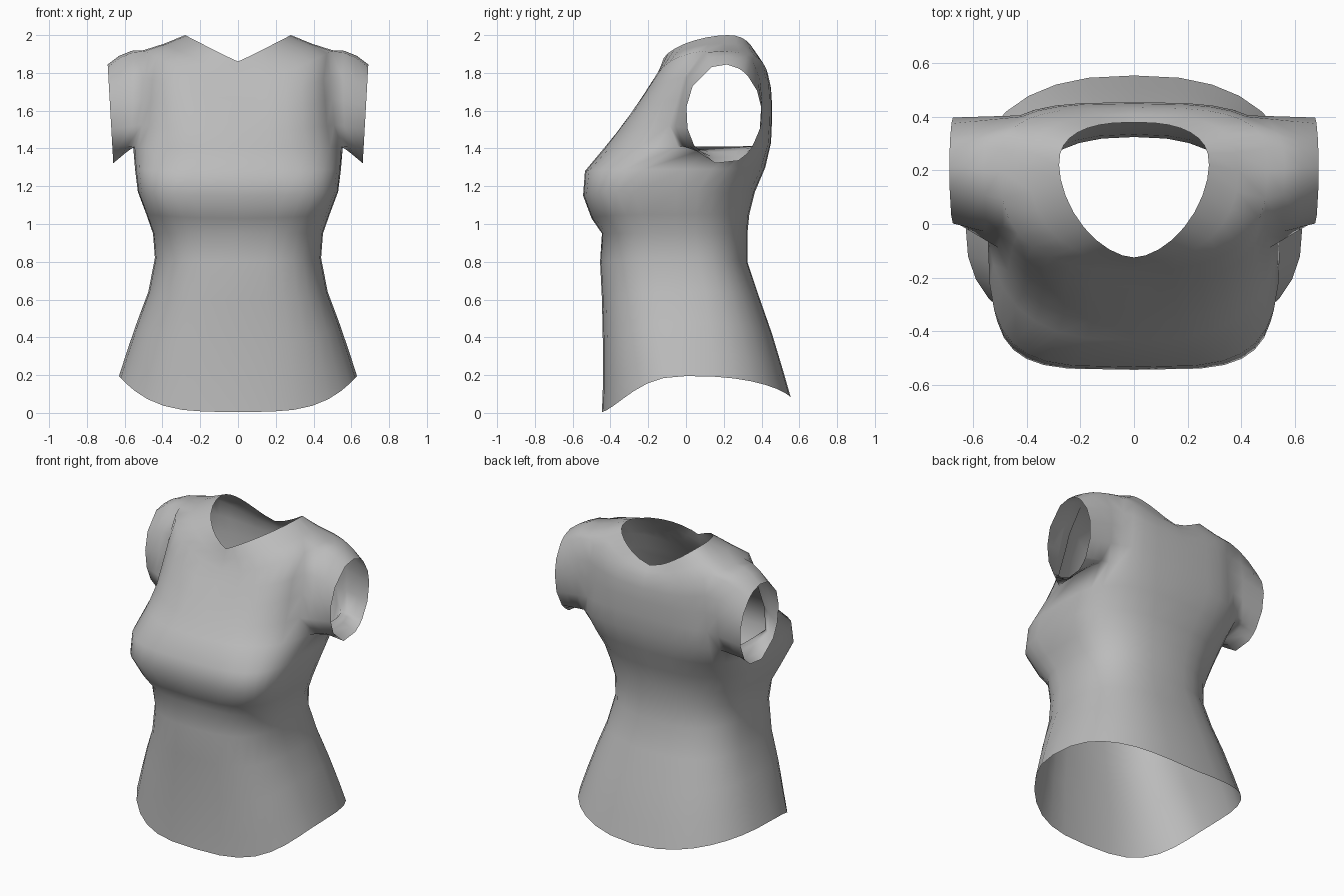
import bpy, bmesh, math
from mathutils import Vector

if "Cube" in bpy.data.objects:
    bpy.data.objects.remove(bpy.data.objects["Cube"])

N = 32                      # points per ring, index 0 = front centre, 8 = right side
HOLE_A, HOLE_B = 6, 12      # armhole columns
ROW_A, ROW_B = 9, 13        # armhole rings

# front z, side z, back z, half width, front y, back y, y of widest point, front roundness
RINGS = [
    (0.005, 0.195, 0.08, 0.63, -0.445, 0.555, 0.00, 0.80),   # hem
    (0.14, 0.32, 0.22, 0.59, -0.44, 0.515, 0.00, 0.75),
    (0.36, 0.48, 0.42, 0.535, -0.44, 0.455, 0.00, 0.70),
    (0.60, 0.64, 0.62, 0.475, -0.445, 0.385, 0.00, 0.70),
    (0.80, 0.82, 0.80, 0.44, -0.455, 0.325, -0.03, 0.70),  # waist
    (0.95, 0.95, 0.95, 0.45, -0.445, 0.325, -0.05, 0.62),
    (1.03, 1.05, 1.05, 0.485, -0.50, 0.335, -0.05, 0.54),
    (1.15, 1.17, 1.17, 0.53, -0.545, 0.365, -0.05, 0.47),  # bust
    (1.28, 1.29, 1.30, 0.545, -0.535, 0.42, 0.00, 0.53),
    (1.40, 1.41, 1.43, 0.555, -0.435, 0.45, 0.14, 0.70),   # underarm
    (1.48, 1.53, 1.54, 0.54, -0.37, 0.455, 0.18, 0.75),
    (1.57, 1.67, 1.64, 0.53, -0.30, 0.455, 0.20, 0.75),
    (1.66, 1.79, 1.72, 0.52, -0.235, 0.45, 0.20, 0.75),
    (1.74, 1.92, 1.78, 0.50, -0.175, 0.435, 0.20, 0.78),   # shoulder seam
    (1.80, 1.955, 1.82, 0.39, -0.145, 0.41, 0.20, 0.90),
    (1.86, 2.00, 1.85, 0.28, -0.125, 0.38, 0.22, 1.15),    # neckline
]


def ring_point(ring, i):
    zf, zs, zb, w, yf, yb, ym, p = ring
    a = 2 * math.pi * i / N
    s, c = math.sin(a), math.cos(a)
    front = c > 1e-6
    if not front:
        p = 0.62 if 1.35 < zf < 1.78 else 0.7 if 1.2 < zf < 1.84 else 0.8
    side, depth = abs(s) ** p, (abs(c) if abs(c) > 1e-6 else 0) ** p
    low = zf < 0.9
    q = (3.0 if front else 1.5) if low else 1.2
    z_mid, y_end = (zf, yf) if front else (zb, yb)
    return Vector((math.copysign(w * side, s) if abs(s) > 1e-6 else 0,
                   ym + (y_end - ym) * depth,
                   z_mid + (zs - z_mid) * abs(s) ** q))


bm = bmesh.new()
rows = [[bm.verts.new(ring_point(r, i)) for i in range(N)] for r in RINGS]


def in_hole(r, i):
    col = min(i, N - 1 - i)
    return ROW_A <= r < ROW_B and HOLE_A <= col < HOLE_B


# Torso loft with the armholes left open
for r in range(len(rows) - 1):
    for i in range(N):
        if not in_hole(r, i):
            j = (i + 1) % N
            bm.faces.new((rows[r][i], rows[r][j], rows[r + 1][j], rows[r + 1][i]))


# Sleeves: round off each armhole, then bridge it to an oval cuff
def sleeve(side):
    path = [(ROW_A, i) for i in range(HOLE_A, HOLE_B)]
    path += [(r, HOLE_B) for r in range(ROW_A, ROW_B)]
    path += [(ROW_B, i) for i in range(HOLE_B, HOLE_A, -1)]
    path += [(r, HOLE_A) for r in range(ROW_B, ROW_A, -1)]
    full = [rows[r][i if side > 0 else N - i] for r, i in path]
    loop = []
    for k, (r, i) in enumerate(path):
        if r in (ROW_A, ROW_B) and i in (HOLE_A, HOLE_B):
            bm.faces.new((full[k - 1], full[k], full[(k + 1) % len(full)]))
        else:
            loop.append(full[k])
    prev = loop
    for t in (0.33, 0.67, 1.0):
        cur = []
        for v in loop:
            a = math.atan2((v.co.z - 1.62) / 0.265, (v.co.y - 0.18) / 0.22)
            up = math.sin(a)
            cuff = Vector((side * (0.675 + 0.015 * up), 0.2 + 0.2 * math.cos(a),
                           1.58 + 0.265 * up))
            p = v.co.lerp(cuff, t)
            p.z += 0.1 * t * (1 - t) * max(up, 0)
            cur.append(bm.verts.new(p))
        for k in range(len(loop)):
            m = (k + 1) % len(loop)
            bm.faces.new((prev[k], prev[m], cur[m], cur[k]))
        prev = cur


sleeve(1)
sleeve(-1)
bmesh.ops.recalc_face_normals(bm, faces=bm.faces)

mesh = bpy.data.meshes.new("shirt")
bm.to_mesh(mesh)
bm.free()
mesh.shade_smooth()
shirt = bpy.data.objects.new("shirt", mesh)
bpy.context.collection.objects.link(shirt)

# Plain grey cloth
cloth = bpy.data.materials.new("grey_cloth")
cloth.diffuse_color = (0.5, 0.5, 0.5, 1)
cloth.use_nodes = True
cloth.node_tree.nodes["Principled BSDF"].inputs["Base Color"].default_value = cloth.diffuse_color
mesh.materials.append(cloth)
